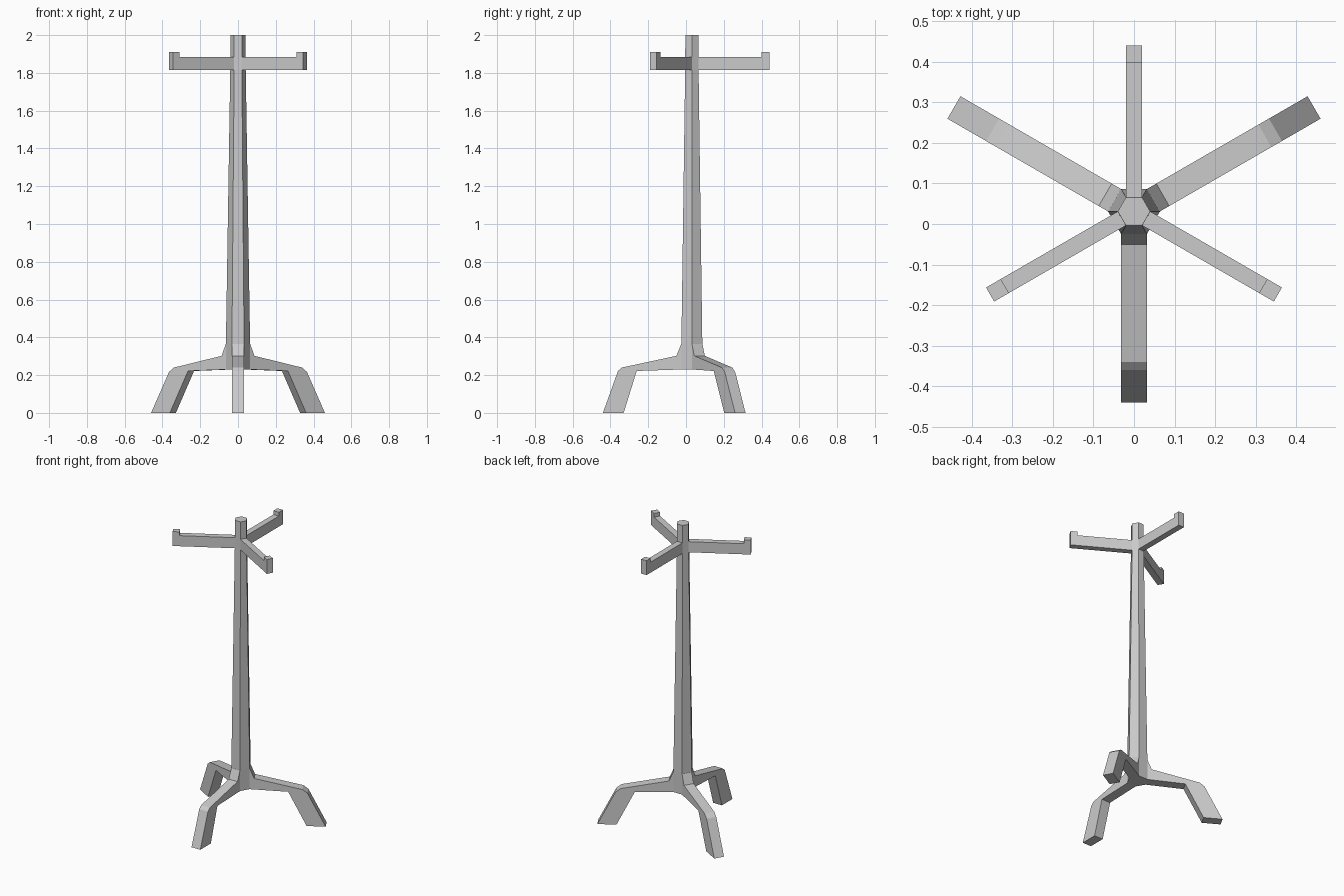
import bpy, bmesh
from math import radians, cos, sin
from mathutils import Matrix

if "Cube" in bpy.data.objects:
    bpy.data.objects.remove(bpy.data.objects["Cube"])

CENTRE_Y = 0.031


def finish(name, bm):
    bmesh.ops.recalc_face_normals(bm, faces=bm.faces)
    mesh = bpy.data.meshes.new(name)
    bm.to_mesh(mesh)
    bm.free()
    obj = bpy.data.objects.new(name, mesh)
    bpy.context.collection.objects.link(obj)
    return obj


def radial_part(name, profile, width, angle):
    """Extrude an (r, z) side profile to a width and point it outward."""
    bm = bmesh.new()
    face = bm.faces.new([bm.verts.new((r, -width / 2, z)) for r, z in profile])
    ext = bmesh.ops.extrude_face_region(bm, geom=[face])
    new = [v for v in ext["geom"] if isinstance(v, bmesh.types.BMVert)]
    bmesh.ops.translate(bm, verts=new, vec=(0, width, 0))
    place = Matrix.Translation((0, CENTRE_Y, 0)) @ Matrix.Rotation(radians(angle), 4, 'Z')
    bmesh.ops.transform(bm, matrix=place, verts=bm.verts)
    return finish(name, bm)


# Tapered hexagonal pole: rings of (z, radius)
bm = bmesh.new()
rings = []
for z, rad in [(0.23, 0.064), (0.37, 0.064), (1.815, 0.041), (2.0, 0.04)]:
    rings.append([bm.verts.new((rad * cos(radians(60 * i)),
                                CENTRE_Y + rad * sin(radians(60 * i)), z))
                  for i in range(6)])
for low, high in zip(rings, rings[1:]):
    for i in range(6):
        j = (i + 1) % 6
        bm.faces.new((low[i], low[j], high[j], high[i]))
bm.faces.new(rings[0])
bm.faces.new(rings[-1])
finish("pole", bm)

# Three bent legs, the front one a little shorter
root = [(0.05, 0.23), (0.05, 0.37), (0.056, 0.365), (0.082, 0.302)]
back_leg = root + [(0.373, 0.24), (0.403, 0.217), (0.513, 0), (0.398, 0), (0.287, 0.222)]
front_leg = root + [(0.371, 0.24), (0.391, 0.222), (0.471, 0), (0.361, 0), (0.292, 0.222)]
radial_part("front_leg", front_leg, 0.064, -90)
radial_part("back_leg_right", back_leg, 0.064, 30)
radial_part("back_leg_left", back_leg, 0.064, 150)

# Three hanging arms with upturned ends
arm = [(0.03, 1.815), (0.41, 1.815), (0.41, 1.91), (0.368, 1.91),
       (0.368, 1.885), (0.03, 1.885)]
for name, angle in (("arm_back", 90), ("arm_left", 210), ("arm_right", 330)):
    radial_part(name, arm, 0.04, angle)
